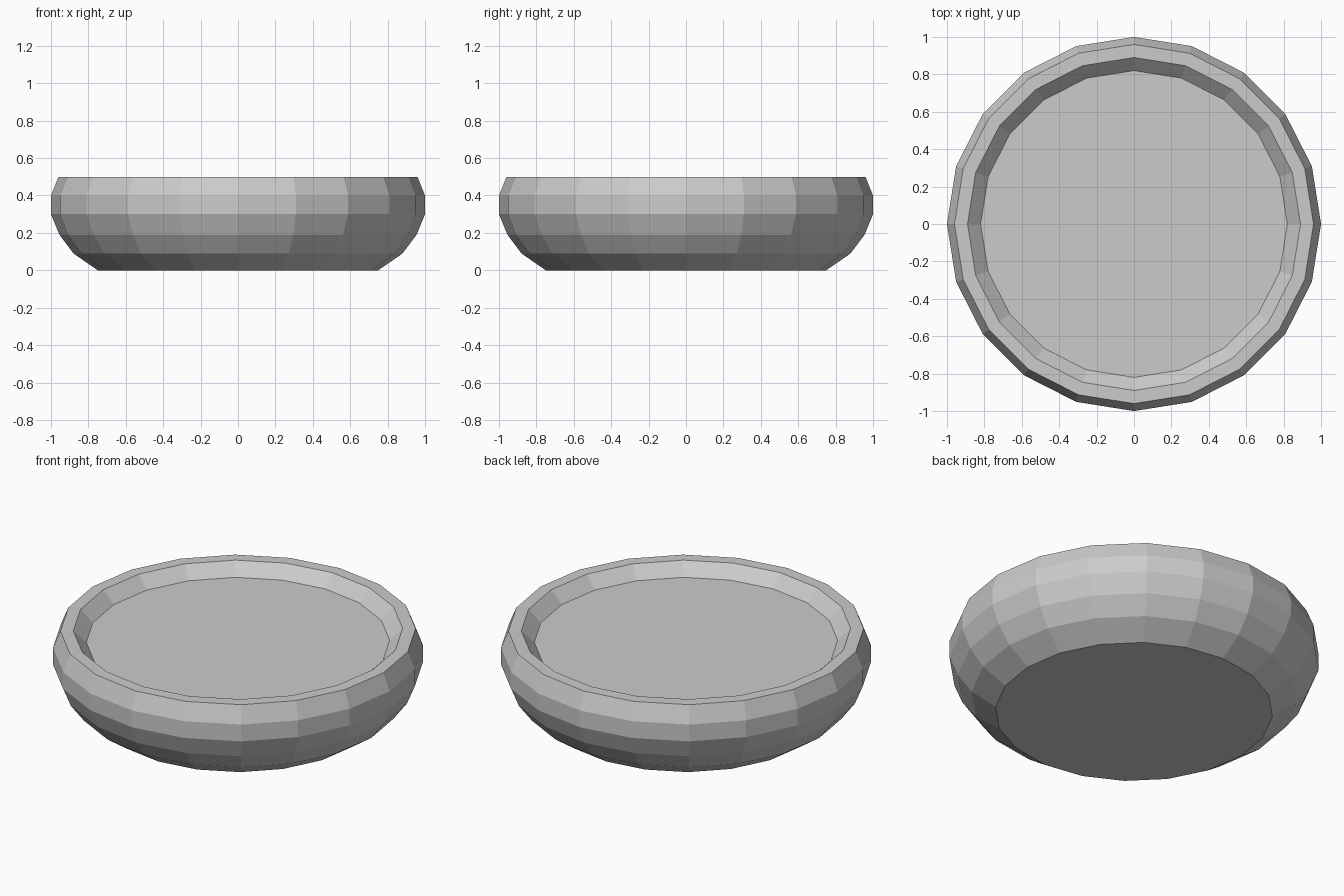
import bpy, bmesh
from math import cos, sin, tau

if "Cube" in bpy.data.objects:
    bpy.data.objects.remove(bpy.data.objects["Cube"])

SIDES = 20


def lathe(name, profile):
    """Revolve (radius, z) points around z and cap both ends with flat discs."""
    bm = bmesh.new()
    rings = [[bm.verts.new((r * cos(tau * i / SIDES), r * sin(tau * i / SIDES), z))
              for i in range(SIDES)] for r, z in profile]
    for low, high in zip(rings, rings[1:]):
        for i in range(SIDES):
            j = (i + 1) % SIDES
            bm.faces.new((low[i], low[j], high[j], high[i]))
    bm.faces.new(rings[0][::-1])
    bm.faces.new(rings[-1])
    mesh = bpy.data.meshes.new(name)
    bm.to_mesh(mesh)
    bm.free()
    obj = bpy.data.objects.new(name, mesh)
    bpy.context.collection.objects.link(obj)
    return obj


# Rounded outer wall, flat rim, then a sloped lip down to the shallow floor
lathe("shallow_bowl", [
    (0.75, 0.0), (0.88, 0.09), (0.955, 0.19), (1.0, 0.30), (1.0, 0.40),
    (0.96, 0.50), (0.89, 0.50), (0.82, 0.43),
])
